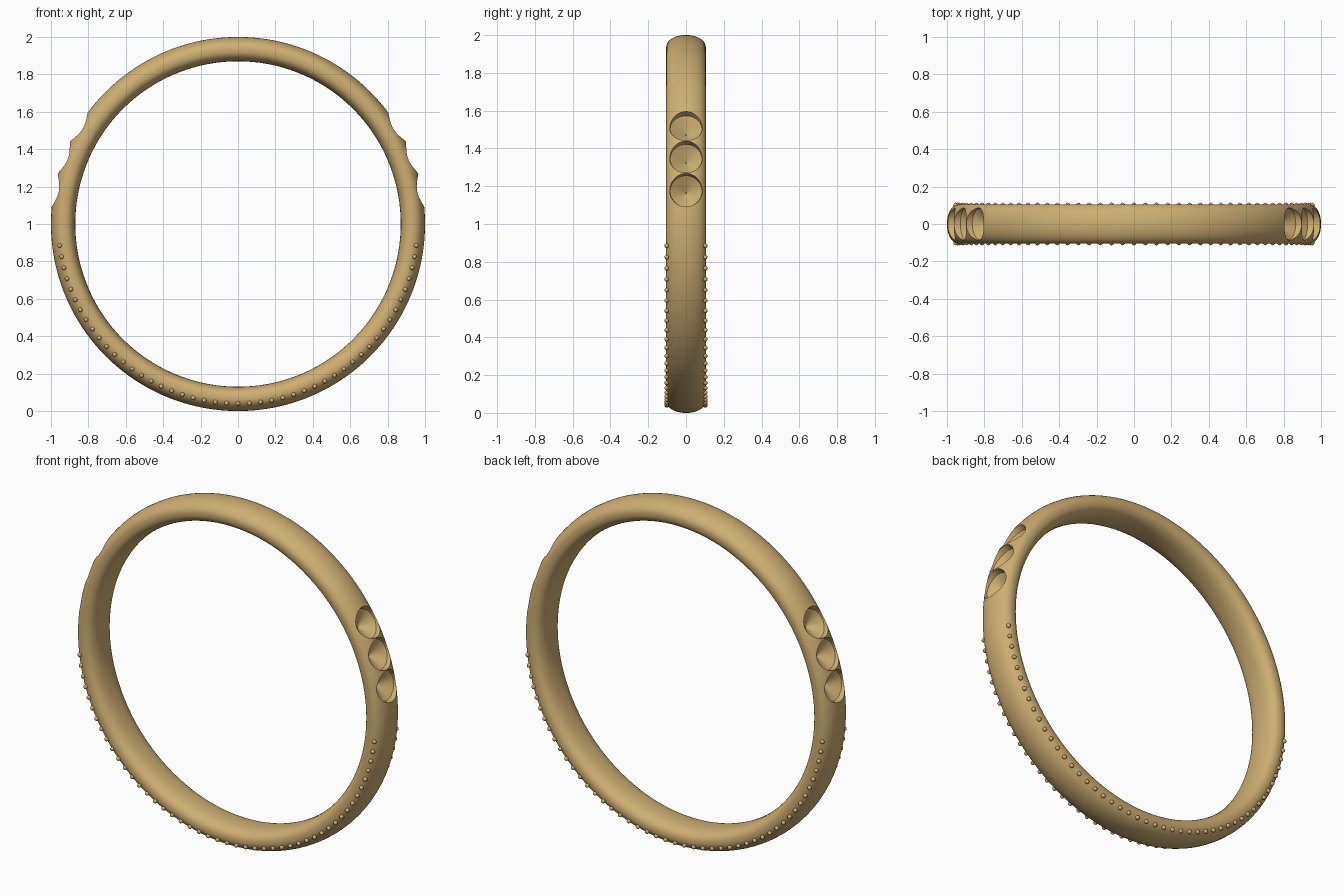
import bpy, bmesh, math
from mathutils import Matrix, Vector

if "Cube" in bpy.data.objects:
    bpy.data.objects.remove(bpy.data.objects["Cube"])

CENTRE = Vector((0, 0, 1))
gold = bpy.data.materials.new("gold")
gold.diffuse_color = (0.62, 0.43, 0.17, 1)
gold.use_nodes = True
gold.node_tree.nodes["Principled BSDF"].inputs["Base Color"].default_value = gold.diffuse_color


def make_object(name, bm):
    bmesh.ops.recalc_face_normals(bm, faces=bm.faces[:])
    mesh = bpy.data.meshes.new(name)
    bm.to_mesh(mesh)
    bm.free()
    obj = bpy.data.objects.new(name, mesh)
    bpy.context.collection.objects.link(obj)
    mesh.materials.append(gold)
    return obj


def activate(obj):
    bpy.ops.object.select_all(action='DESELECT')
    obj.select_set(True)
    bpy.context.view_layer.objects.active = obj


def skin(bm, rings, closed):
    # quads between successive vertex rings
    n = len(rings)
    for i in range(n if closed else n - 1):
        a, b = rings[i], rings[(i + 1) % n]
        m = len(a)
        for j in range(m):
            bm.faces.new((a[j], a[(j + 1) % m], b[(j + 1) % m], b[j]))


def section(t):
    # rounded band section: (radius, y), a little flatter inside
    c, s = math.cos(t), math.sin(t)
    p = 2 / 2.1 if s > 0 else 2 / 2.5
    y = 0.105 * math.copysign(abs(c) ** p, c)
    r = 0.935 + 0.065 * math.copysign(abs(s) ** p, s)
    return r, y


# Band
bm = bmesh.new()
profile = [section(math.tau * k / 40) for k in range(40)]
rings = []
for i in range(192):
    a = math.tau * i / 192
    rings.append([bm.verts.new(CENTRE + Vector((r * math.cos(a), y, r * math.sin(a))))
                  for r, y in profile])
skin(bm, rings, True)
band = make_object("band", bm)

# Conical stone seats, three on each shoulder
bm = bmesh.new()
seat_profile = [(0.004, 0.905), (0.084, 0.962), (0.090, 1.0), (0.090, 1.06)]
for deg in (10.4, 20.9, 31.4):
    for a in (math.radians(deg), math.radians(180 - deg)):
        out = Vector((math.cos(a), 0, math.sin(a)))
        side = Vector((0, 1, 0))
        up = out.cross(side)
        rings = []
        for rad, d in seat_profile:
            rings.append([bm.verts.new(CENTRE + out * d + rad * (
                side * math.cos(math.tau * k / 48) + up * math.sin(math.tau * k / 48)))
                for k in range(48)])
        skin(bm, rings, False)
        bm.faces.new(rings[0])
        bm.faces.new(rings[-1])
cutter = make_object("seat_cutter", bm)
cutter.hide_render = True

cut = band.modifiers.new("stone_seats", 'BOOLEAN')
cut.operation = 'DIFFERENCE'
cut.solver = 'EXACT'
cut.object = cutter
activate(band)
bpy.ops.object.modifier_apply(modifier=cut.name)
bpy.data.objects.remove(cutter)
bpy.ops.object.shade_smooth_by_angle(angle=math.radians(30))

# Rows of tiny beads along the lower half, both sides
bm = bmesh.new()
step = math.radians(83.1 / 23)
for i in range(-23, 24):
    a = -math.pi / 2 + i * step
    for y in (-0.102, 0.102):
        pos = CENTRE + Vector((0.96 * math.cos(a), y, 0.96 * math.sin(a)))
        bmesh.ops.create_uvsphere(bm, u_segments=16, v_segments=10, radius=0.012,
                                  matrix=Matrix.Translation(pos))
beads = make_object("bead_rows", bm)
activate(beads)
bpy.ops.object.shade_smooth_by_angle(angle=math.radians(40))
